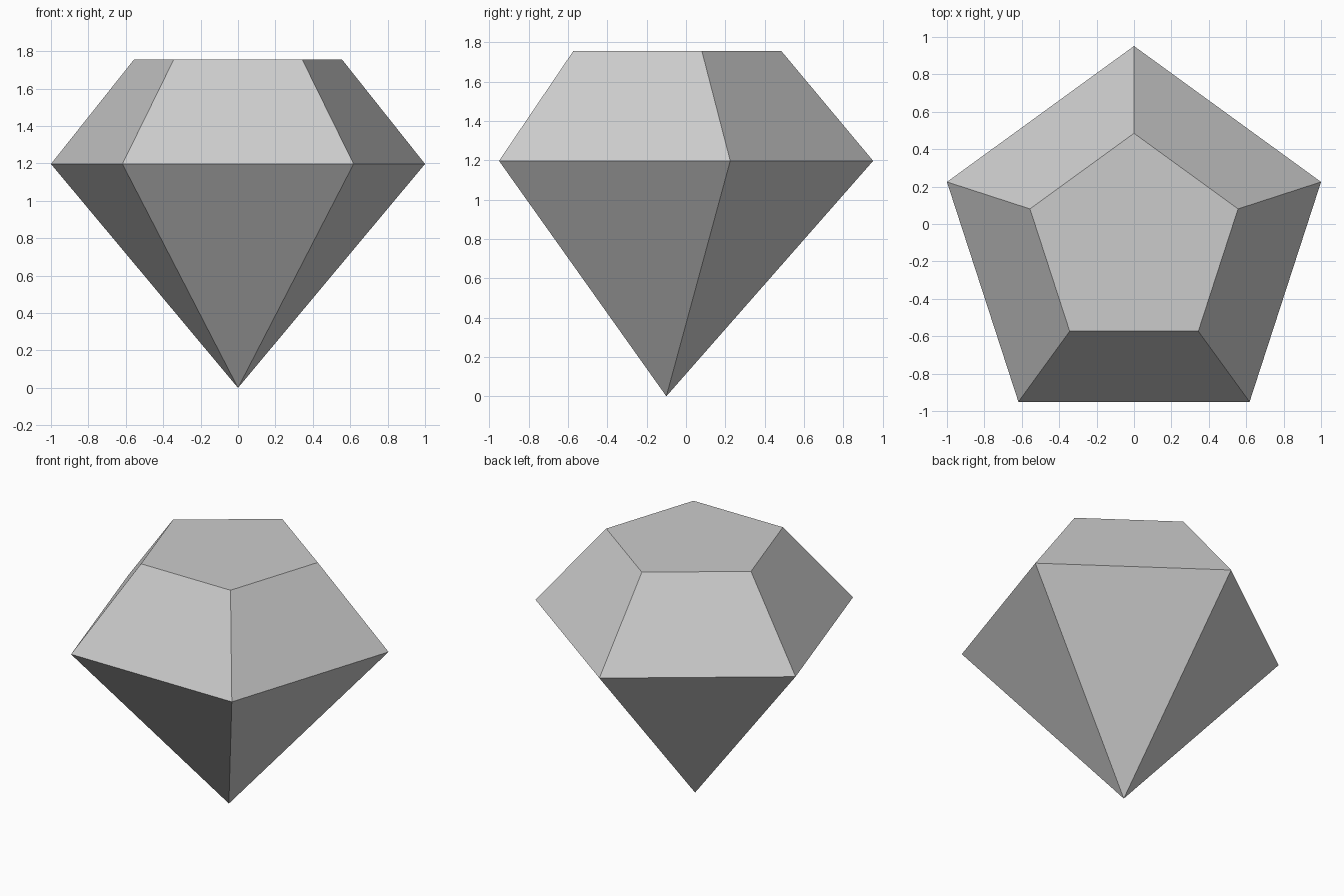
import bpy
import bmesh
from math import sin, cos, tau

cube = bpy.data.objects.get("Cube")
if cube:
    bpy.data.objects.remove(cube, do_unlink=True)

SIDES = 5
GIRDLE_RADIUS, GIRDLE_Z = 1.0515, 1.197
TABLE_RADIUS, TABLE_Z = 0.585, 1.755
CENTRE_Y = -0.1

grey = bpy.data.materials.new("light_grey")
grey.use_nodes = True
colour = (0.6, 0.6, 0.6, 1)
grey.diffuse_color = colour
grey.node_tree.nodes["Principled BSDF"].inputs["Base Color"].default_value = colour


def ring(bm, radius, z):
    """Regular polygon of vertices with one corner pointing to the back."""
    angles = [tau * i / SIDES for i in range(SIDES)]
    return [bm.verts.new((-radius * sin(a), CENTRE_Y + radius * cos(a), z)) for a in angles]


bm = bmesh.new()
tip = bm.verts.new((0, CENTRE_Y, 0))
girdle = ring(bm, GIRDLE_RADIUS, GIRDLE_Z)
table = ring(bm, TABLE_RADIUS, TABLE_Z)

# Pointed lower facets and sloping crown facets
for i in range(SIDES):
    j = (i + 1) % SIDES
    bm.faces.new((tip, girdle[j], girdle[i]))
    bm.faces.new((girdle[i], girdle[j], table[j], table[i]))

# Flat table on top
bm.faces.new(table)
bmesh.ops.recalc_face_normals(bm, faces=bm.faces)

mesh = bpy.data.meshes.new("gemstone")
bm.to_mesh(mesh)
bm.free()
mesh.materials.append(grey)
gem = bpy.data.objects.new("gemstone", mesh)
bpy.context.collection.objects.link(gem)
